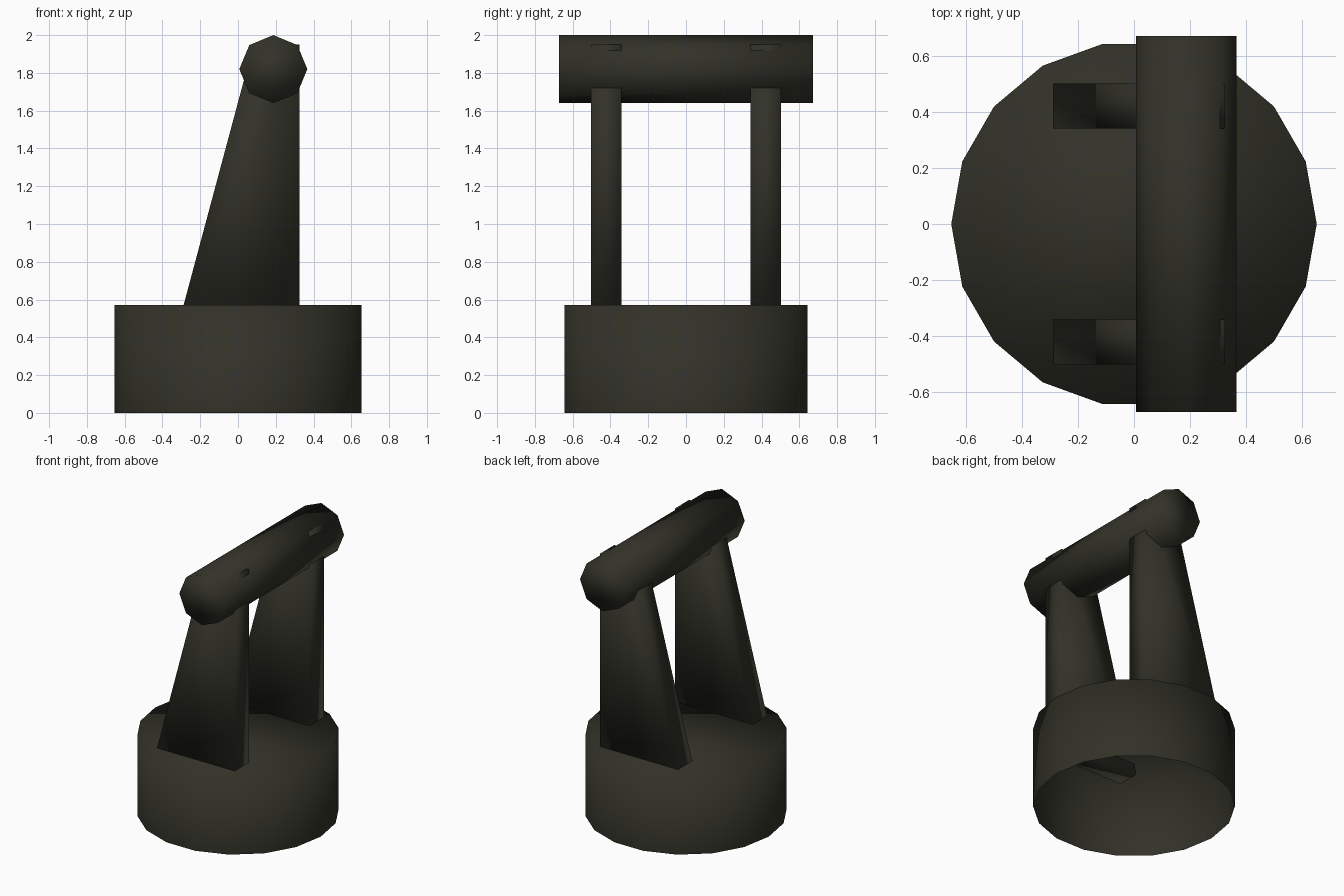
import bpy, bmesh, math
from mathutils import Matrix

if "Cube" in bpy.data.objects:
    bpy.data.objects.remove(bpy.data.objects["Cube"])

# One dark olive colour for everything
olive = bpy.data.materials.new("dark olive")
olive.diffuse_color = (0.031, 0.031, 0.021, 1)
olive.use_nodes = True
olive.node_tree.nodes["Principled BSDF"].inputs["Base Color"].default_value = olive.diffuse_color


def prism(name, ring, vec, open_start=False):
    """Extrude a closed 3D ring along vec, optionally leaving the start open."""
    bm = bmesh.new()
    start = bm.faces.new([bm.verts.new(p) for p in ring])
    ext = bmesh.ops.extrude_face_region(bm, geom=[start], use_keep_orig=True)
    verts = [g for g in ext["geom"] if isinstance(g, bmesh.types.BMVert)]
    bmesh.ops.translate(bm, verts=verts, vec=vec)
    bmesh.ops.recalc_face_normals(bm, faces=bm.faces)
    if open_start:
        bmesh.ops.delete(bm, geom=[start], context='FACES_ONLY')
    for f in bm.faces:
        f.smooth = True
    me = bpy.data.meshes.new(name)
    bm.to_mesh(me)
    bm.free()
    me.materials.append(olive)
    ob = bpy.data.objects.new(name, me)
    bpy.context.collection.objects.link(ob)
    return ob


def circle(n, r):
    return [(r * math.cos(2 * math.pi * i / n), r * math.sin(2 * math.pi * i / n))
            for i in range(n)]


# Round base drum, hollow and open underneath
prism("base_drum", [(x, y, 0) for x, y in circle(18, 0.654)], (0, 0, 0.572), open_start=True)

# Octagonal crossbar along y
prism("crossbar", [(0.187 + x, -0.672, 1.82 + z) for x, z in circle(8, 0.18)], (0, 1.344, 0))

# Two tapered uprights, poking slightly into the drum and through the bar
leg_profile = [(-0.307, 0.50), (0.326, 0.50), (0.326, 1.95), (0.082, 1.95)]
for label, y in (("front", -0.502), ("back", 0.342)):
    prism(label + "_upright", [(x, y, z) for x, z in leg_profile], (0, 0.16, 0))
